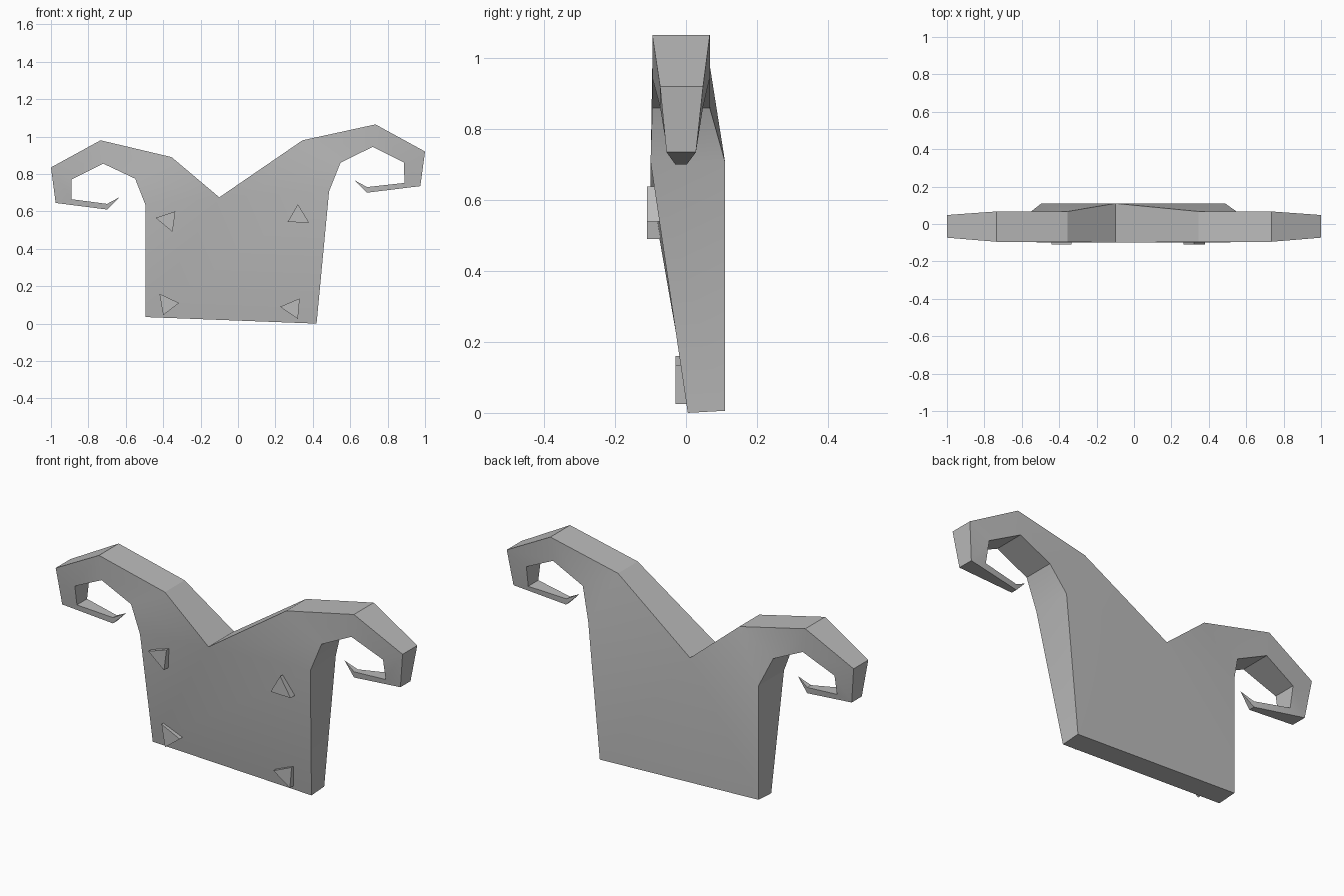
import bpy, bmesh, math

if "Cube" in bpy.data.objects:
    bpy.data.objects.remove(bpy.data.objects["Cube"], do_unlink=True)

stone = bpy.data.materials.new("light_grey")
stone.use_nodes = True
stone.diffuse_color = (0.5, 0.5, 0.5, 1)
stone.node_tree.nodes["Principled BSDF"].inputs["Base Color"].default_value = (0.5, 0.5, 0.5, 1)


def finish(bm, name):
    """Weld, orient and shade a mesh, then add it to the scene."""
    bmesh.ops.remove_doubles(bm, verts=bm.verts, dist=0.0005)
    bmesh.ops.recalc_face_normals(bm, faces=bm.faces)
    mesh = bpy.data.meshes.new(name)
    bm.to_mesh(mesh)
    bm.free()
    mesh.materials.append(stone)
    obj = bpy.data.objects.new(name, mesh)
    bpy.context.collection.objects.link(obj)
    bpy.ops.object.select_all(action="DESELECT")
    obj.select_set(True)
    bpy.context.view_layer.objects.active = obj
    bpy.ops.object.shade_smooth_by_angle(angle=math.radians(20))


def ring(bm, outer, inner, front, back):
    """Four-sided cross-section of a horn."""
    corners = ((outer, front), (inner, front), (inner, back), (outer, back))
    return [bm.verts.new((p[0], y, p[1])) for p, y in corners]


# Front and back depth at each station along a horn
root = (-0.10, 0.11)
depths = [root, (-0.095, 0.067), (-0.095, 0.067), (-0.073, 0.048),
          (-0.055, 0.028), (-0.03, 0.002)]
valley = (-0.10, 0.675)
left_top, right_top = (0.487, 0.708), (-0.495, 0.635)

# Outer and inner edge of each horn, from the root to the curled end
horns = [
    ([(valley, left_top), ((0.345, 0.98), (0.548, 0.86)),
      ((0.735, 1.065), (0.72, 0.945)), ((1.0, 0.92), (0.887, 0.862)),
      ((0.975, 0.735), (0.89, 0.752)), ((0.69, 0.70), (0.69, 0.73))],
     (0.625, 0.765)),
    ([(valley, right_top), ((-0.355, 0.89), (-0.55, 0.775)),
      ((-0.735, 0.98), (-0.72, 0.855)), ((-1.0, 0.835), (-0.89, 0.77)),
      ((-0.975, 0.645), (-0.89, 0.665)), ((-0.70, 0.61), (-0.70, 0.64))],
     (-0.635, 0.675)),
]

body = bmesh.new()
for stations, tip in horns:
    rings = [ring(body, o, i, *d) for (o, i), d in zip(stations, depths)]
    for a, b in zip(rings, rings[1:]):
        for k in range(4):
            n = (k + 1) % 4
            body.faces.new((a[k], a[n], b[n], b[k]))
    # Pointed end
    point = body.verts.new((tip[0], -0.015, tip[1]))
    for k in range(4):
        body.faces.new((rings[-1][k], rings[-1][(k + 1) % 4], point))

# Slab below the horns, thinner towards the bottom
outline = [right_top, valley, left_top, (0.42, 0.0), (-0.495, 0.035)]
front = [body.verts.new((x, root[0] if z > 0.5 else 0.005, z)) for x, z in outline]
back = [body.verts.new((x, root[1], z if z > 0.5 else z + 0.006)) for x, z in outline]
body.faces.new(front)
body.faces.new(back)
for k in (2, 3, 4):
    n = (k + 1) % 5
    body.faces.new((front[k], front[n], back[n], back[k]))
finish(body, "horned_slab")

# Triangular studs on the front
studs = {
    "upper_right_stud": (-0.11, [(-0.44, 0.565), (-0.335, 0.60), (-0.35, 0.49)]),
    "upper_left_stud": (-0.11, [(0.32, 0.638), (0.265, 0.543), (0.38, 0.54)]),
    "lower_right_stud": (-0.03, [(-0.42, 0.16), (-0.315, 0.11), (-0.40, 0.045)]),
    "lower_left_stud": (-0.03, [(0.225, 0.09), (0.33, 0.135), (0.32, 0.025)]),
}
for name, (y, corners) in studs.items():
    bm = bmesh.new()
    face = bm.faces.new([bm.verts.new((x, y, z)) for x, z in corners])
    made = bmesh.ops.extrude_face_region(bm, geom=[face], use_keep_orig=True)
    moved = [v for v in made["geom"] if isinstance(v, bmesh.types.BMVert)]
    bmesh.ops.translate(bm, verts=moved, vec=(0, 0.05, 0))
    finish(bm, name)
